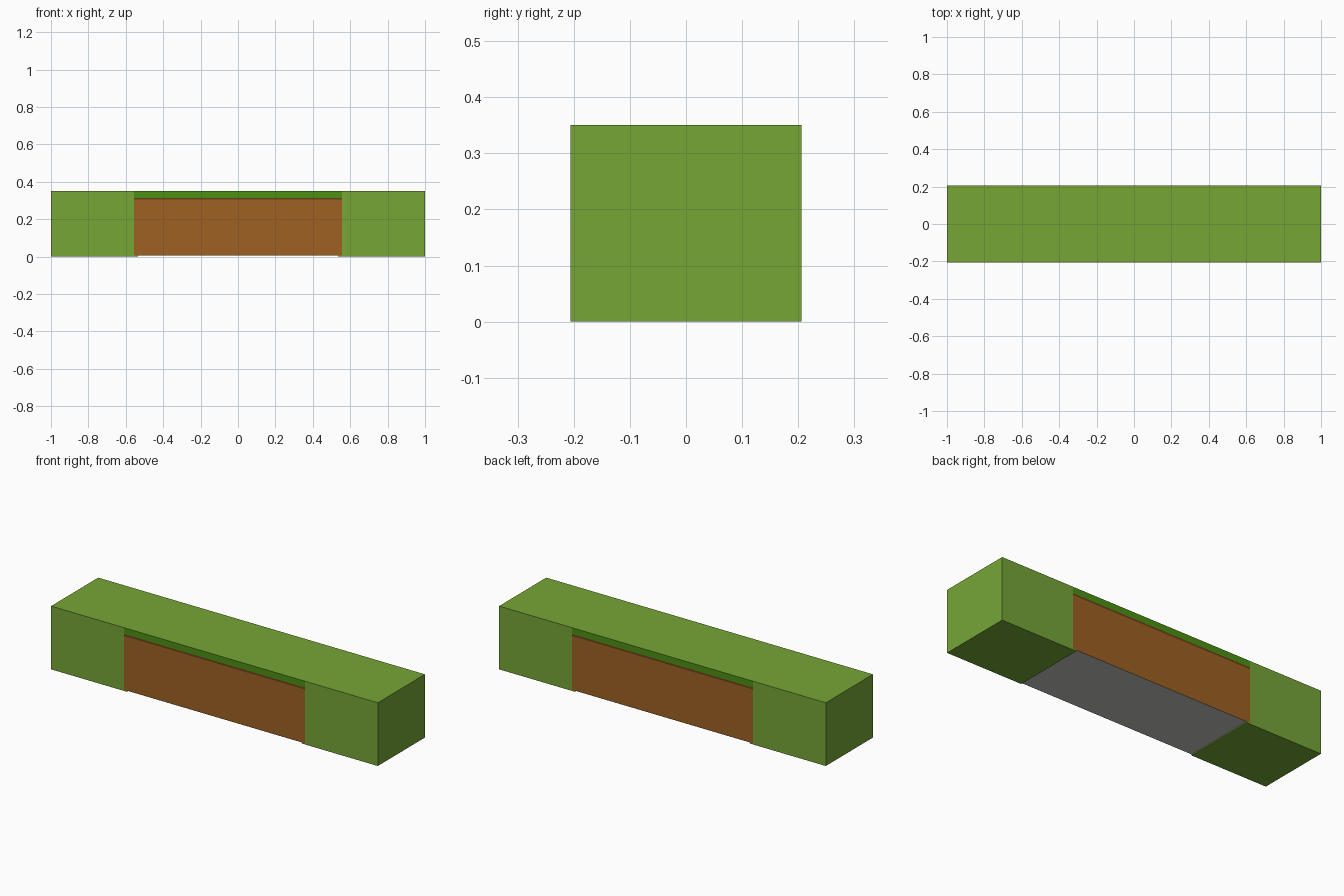
import bpy

if "Cube" in bpy.data.objects:
    bpy.data.objects.remove(bpy.data.objects["Cube"])

D = 0.206   # half depth
H = 0.35    # height
X = 0.555   # half width of the cut-away middle
F = 0.535   # half width of the floor
B = 0.006   # floor lift


def mat(name, col):
    m = bpy.data.materials.new(name)
    m.diffuse_color = (*col, 1)
    m.use_nodes = True
    m.node_tree.nodes["Principled BSDF"].inputs["Base Color"].default_value = m.diffuse_color
    return m


grass = mat("grass_green", (0.181, 0.381, 0.037))
deep = mat("deep_green", (0.070, 0.279, 0.006))
soil = mat("soil_brown", (0.342, 0.120, 0.016))
dark = mat("dark_soil_brown", (0.150, 0.048, 0.012))
stone = mat("pale_grey", (0.54, 0.54, 0.52))


def make(name, verts, faces, mats, idx=None):
    me = bpy.data.meshes.new(name)
    me.from_pydata(verts, [], faces)
    for m in mats:
        me.materials.append(m)
    if idx:
        for p, i in zip(me.polygons, idx):
            p.material_index = i
    ob = bpy.data.objects.new(name, me)
    bpy.context.collection.objects.link(ob)
    return ob


# Grassy end blocks, open where they meet the middle
profile = [(F, 0), (1, 0), (1, H), (X, H), (X, B), (F, B)]
n = len(profile)
for s, name in ((1, "right_end_block"), (-1, "left_end_block")):
    verts = [(s * x, y, z) for y in (-D, D) for x, z in profile]
    faces = [tuple(range(n)), tuple(range(2 * n - 1, n - 1, -1))]
    faces += [(i + n, i + 1 + n, i + 1, i) for i in range(3)]
    faces.append((n - 1 + n, n, 0, n - 1))
    if s < 0:
        faces = [f[::-1] for f in faces]
    make(name, verts, faces, [grass])

# Layered soil sides of the middle
levels = [B, 0.304, 0.314, H]
for s, name in ((-1, "front_soil_side"), (1, "back_soil_side")):
    verts = [(x, s * D, z) for z in levels for x in (s * X, -s * X)]
    faces = [(2 * i, 2 * i + 1, 2 * i + 3, 2 * i + 2) for i in range(3)]
    make(name, verts, faces, [soil, dark, deep], [0, 1, 2])

# Grass top and pale underside of the middle
make("middle_grass_top", [(-X, -D, H), (X, -D, H), (X, D, H), (-X, D, H)],
     [(0, 1, 2, 3)], [grass])
make("middle_floor", [(-F, -D, B), (F, -D, B), (F, D, B), (-F, D, B)],
     [(3, 2, 1, 0)], [stone])
